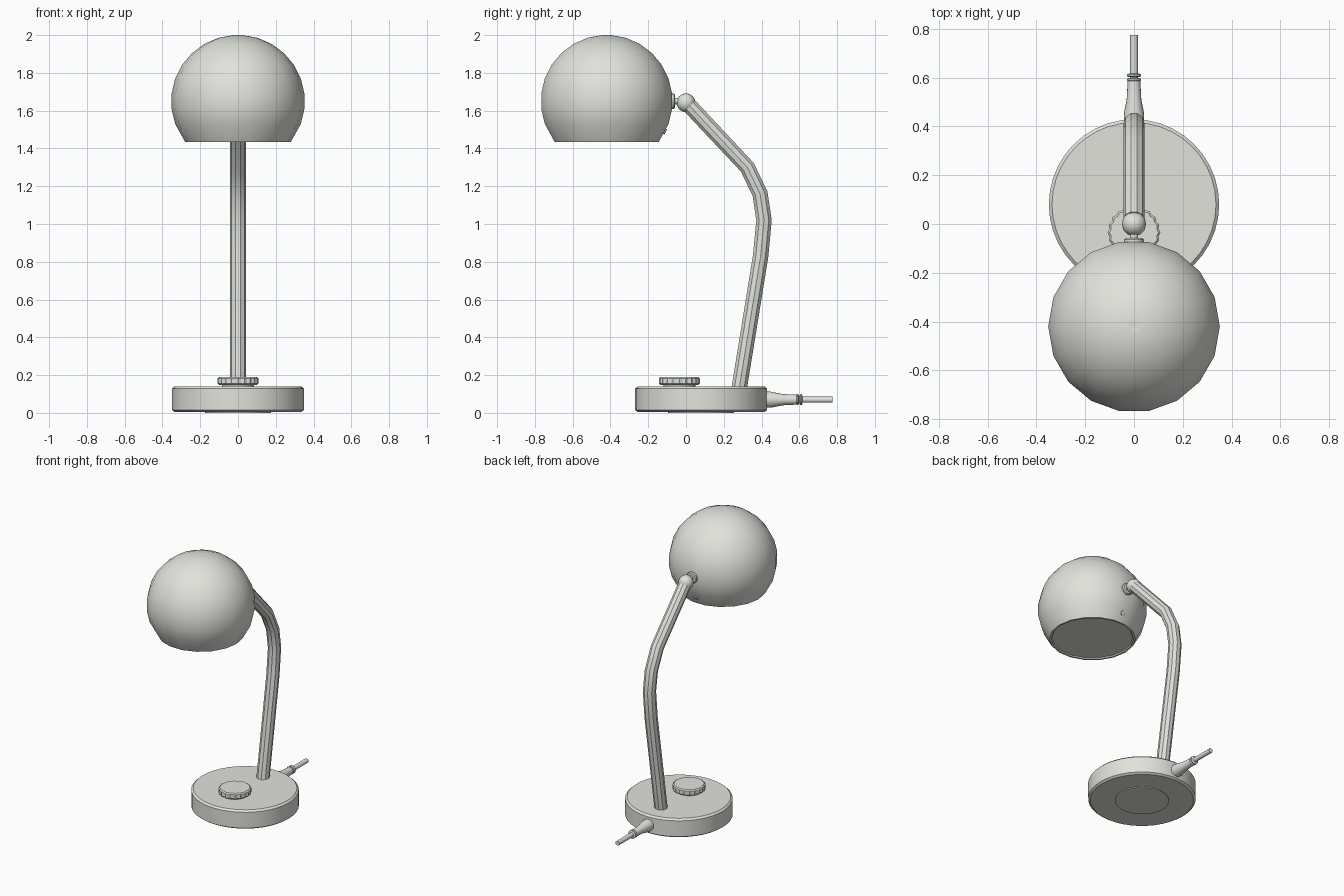
import bpy, bmesh, math
from mathutils import Vector, Matrix

if "Cube" in bpy.data.objects:
    bpy.data.objects.remove(bpy.data.objects["Cube"])

COLOUR = (0.76, 0.76, 0.72, 1)
paint = bpy.data.materials.new("warm light grey")
paint.use_nodes = True
paint.diffuse_color = COLOUR
paint.node_tree.nodes["Principled BSDF"].inputs["Base Color"].default_value = COLOUR


def finish(obj, angle=35):
    obj.data.materials.append(paint)
    bpy.ops.object.select_all(action="DESELECT")
    obj.select_set(True)
    bpy.context.view_layer.objects.active = obj
    bpy.ops.object.shade_smooth_by_angle(angle=math.radians(angle))
    return obj


def lathe(name, profile, place, axis=(0, 0, 1), sides=24, rib=0.0, angle=35):
    """Closed turned solid from (radius, height) pairs along an axis; rib pulls in every second side."""
    bm = bmesh.new()
    rings = []
    for r, h in profile:
        ring = []
        for i in range(sides):
            a = math.tau * i / sides
            rr = r - rib * (i % 2)
            ring.append(bm.verts.new((rr * math.cos(a), rr * math.sin(a), h)))
        rings.append(ring)
    for low, high in zip(rings, rings[1:]):
        for i in range(sides):
            j = (i + 1) % sides
            bm.faces.new((low[i], low[j], high[j], high[i]))
    bm.faces.new(rings[0][::-1])
    bm.faces.new(rings[-1])
    bmesh.ops.recalc_face_normals(bm, faces=bm.faces)
    turn = Vector((0, 0, 1)).rotation_difference(Vector(axis)).to_matrix().to_4x4()
    bm.transform(Matrix.Translation(place) @ turn)
    mesh = bpy.data.meshes.new(name)
    bm.to_mesh(mesh)
    bm.free()
    obj = bpy.data.objects.new(name, mesh)
    bpy.context.collection.objects.link(obj)
    return finish(obj, angle)


BACK = (0, 1, 0)

# Base with softened edges and a round foot pad
lathe("base", [(0.335, 0.005), (0.349, 0.015), (0.349, 0.128), (0.336, 0.14)],
      (0, 0.08, 0), sides=40)
lathe("foot_pad", [(0.175, 0), (0.175, 0.01)], (0, 0.08, 0), sides=32)

# Ribbed dial on a short neck
lathe("dial_neck", [(0.085, 0.13), (0.085, 0.155)], (0, -0.035, 0))
lathe("dial", [(0.1, 0.148), (0.108, 0.155), (0.108, 0.183), (0.1, 0.19)],
      (0, -0.035, 0), sides=40, rib=0.006, angle=20)

# Bent tubular arm
path = [(0.28, 0.12), (0.395, 0.83), (0.413, 1.02), (0.392, 1.16),
        (0.325, 1.30), (0.02, 1.625)]
curve = bpy.data.curves.new("arm", "CURVE")
curve.dimensions = "3D"
curve.bevel_depth = 0.043
curve.bevel_resolution = 3
curve.use_fill_caps = True
line = curve.splines.new("POLY")
line.points.add(len(path) - 1)
for point, (y, z) in zip(line.points, path):
    point.co = (0, y, z, 1)
arm = bpy.data.objects.new("arm", curve)
bpy.context.collection.objects.link(arm)
bpy.ops.object.select_all(action="DESELECT")
arm.select_set(True)
bpy.context.view_layer.objects.active = arm
bpy.ops.object.convert(target="MESH")
finish(bpy.context.object)

# Ball joint, stem and flange
bpy.ops.mesh.primitive_uv_sphere_add(segments=12, ring_count=8, radius=0.05,
                                     location=(0, 0, 1.642))
bpy.context.object.name = "joint_ball"
finish(bpy.context.object, 60)
lathe("joint_stem", [(0.017, -0.1), (0.017, -0.03)], (0, 0, 1.65), BACK, 12)
lathe("joint_flange", [(0.04, -0.085), (0.04, -0.064), (0.034, -0.058)],
      (0, 0, 1.65), BACK, 16)

# Globe shade with a flat recessed plate under the rim
globe = [(0.262, 1.442), (0.268, 1.435), (0.28, 1.435)]
for step in range(9):
    t = math.radians(-20 + 13.3 * step)
    globe.append((0.354 * math.cos(t), 1.65 + 0.351 * math.sin(t)))
globe.append((0.02, 2.0))
lathe("shade", globe, (0, -0.42, 0), sides=18, angle=40)

# Small screw low on the back of the shade
lathe("shade_screw", [(0.016, -0.02), (0.016, 0.004), (0.01, 0.006)],
      (0, -0.112, 1.49), (0, 0.88, -0.47), 10)

# Cord sleeve, collar rings and cord
lathe("cord_sleeve", [(0.042, 0.41), (0.042, 0.45), (0.03, 0.51), (0.026, 0.585)],
      (0, 0, 0.07), BACK, 16)
for i in range(2):
    start = 0.584 + 0.018 * i
    lathe("collar_ring_%d" % (i + 1),
          [(0.022, start), (0.029, start + 0.004), (0.029, start + 0.01), (0.022, start + 0.014)],
          (0, 0, 0.07), BACK, 16)
lathe("cord", [(0.016, 0.57), (0.016, 0.775)], (0, 0, 0.07), BACK, 12)
